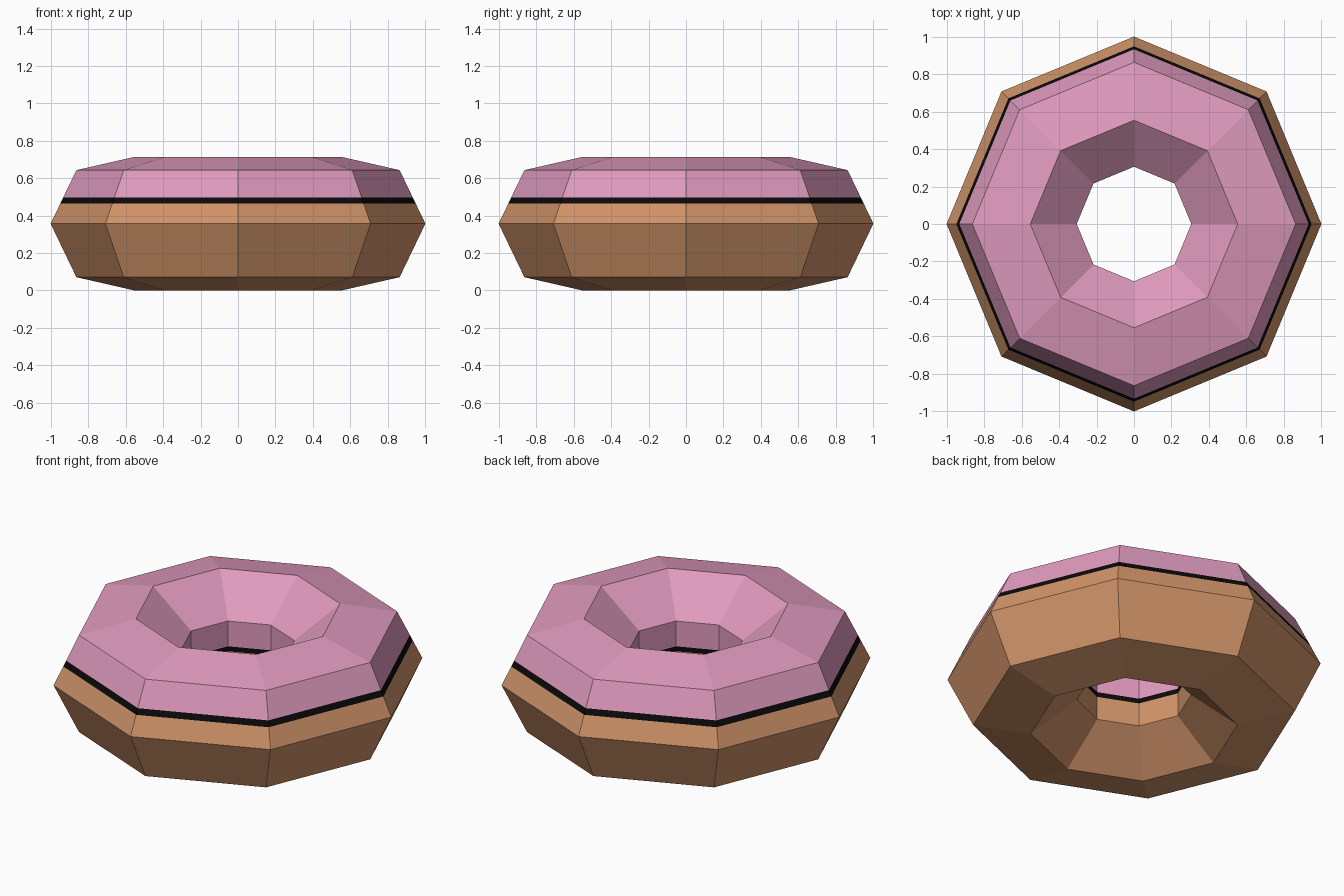
import bpy, bmesh, math

if "Cube" in bpy.data.objects:
    bpy.data.objects.remove(bpy.data.objects["Cube"])

SIDES = 8            # segments around the ring
R, A = 0.636, 0.366  # ring radius and tube radius
ZC = A * math.sin(math.radians(720 / 7))


def material(name, rgb):
    m = bpy.data.materials.new(name)
    m.diffuse_color = (*rgb, 1)
    m.use_nodes = True
    m.node_tree.nodes["Principled BSDF"].inputs["Base Color"].default_value = m.diffuse_color
    return m


mats = [material("brown_dough", (0.64, 0.295, 0.142)),
        material("black_outline", (0.003, 0.003, 0.003)),
        material("pink_icing", (0.74, 0.325, 0.51))]

# seven-sided tube section
tube = [(R + A * math.cos(math.tau * i / 7), ZC + A * math.sin(math.tau * i / 7))
        for i in range(7)]


def at_height(p, q, z):
    t = (z - p[1]) / (q[1] - p[1])
    return (p[0] + t * (q[0] - p[0]), z)


# profile with the icing line cut in on the outer and inner walls;
# each entry is a point and the colour of the strip that follows it
profile = [(tube[0], 0),
           (at_height(tube[0], tube[1], 0.465), 1),
           (at_height(tube[0], tube[1], 0.498), 2),
           (tube[1], 2), (tube[2], 2), (tube[3], 2),
           (at_height(tube[3], tube[4], 0.366), 1),
           (at_height(tube[3], tube[4], 0.337), 0),
           (tube[4], 0), (tube[5], 0), (tube[6], 0)]

# sweep the profile around the vertical axis
bm = bmesh.new()
rings = []
for s in range(SIDES):
    a = math.tau * s / SIDES
    rings.append([bm.verts.new((r * math.cos(a), r * math.sin(a), z))
                  for (r, z), _ in profile])
n = len(profile)
for s in range(SIDES):
    p, q = rings[s], rings[(s + 1) % SIDES]
    for i in range(n):
        j = (i + 1) % n
        f = bm.faces.new((p[i], q[i], q[j], p[j]))
        f.material_index = profile[i][1]
bmesh.ops.recalc_face_normals(bm, faces=bm.faces)

mesh = bpy.data.meshes.new("iced_ring")
bm.to_mesh(mesh)
bm.free()
for m in mats:
    mesh.materials.append(m)
bpy.context.collection.objects.link(bpy.data.objects.new("iced_ring", mesh))
